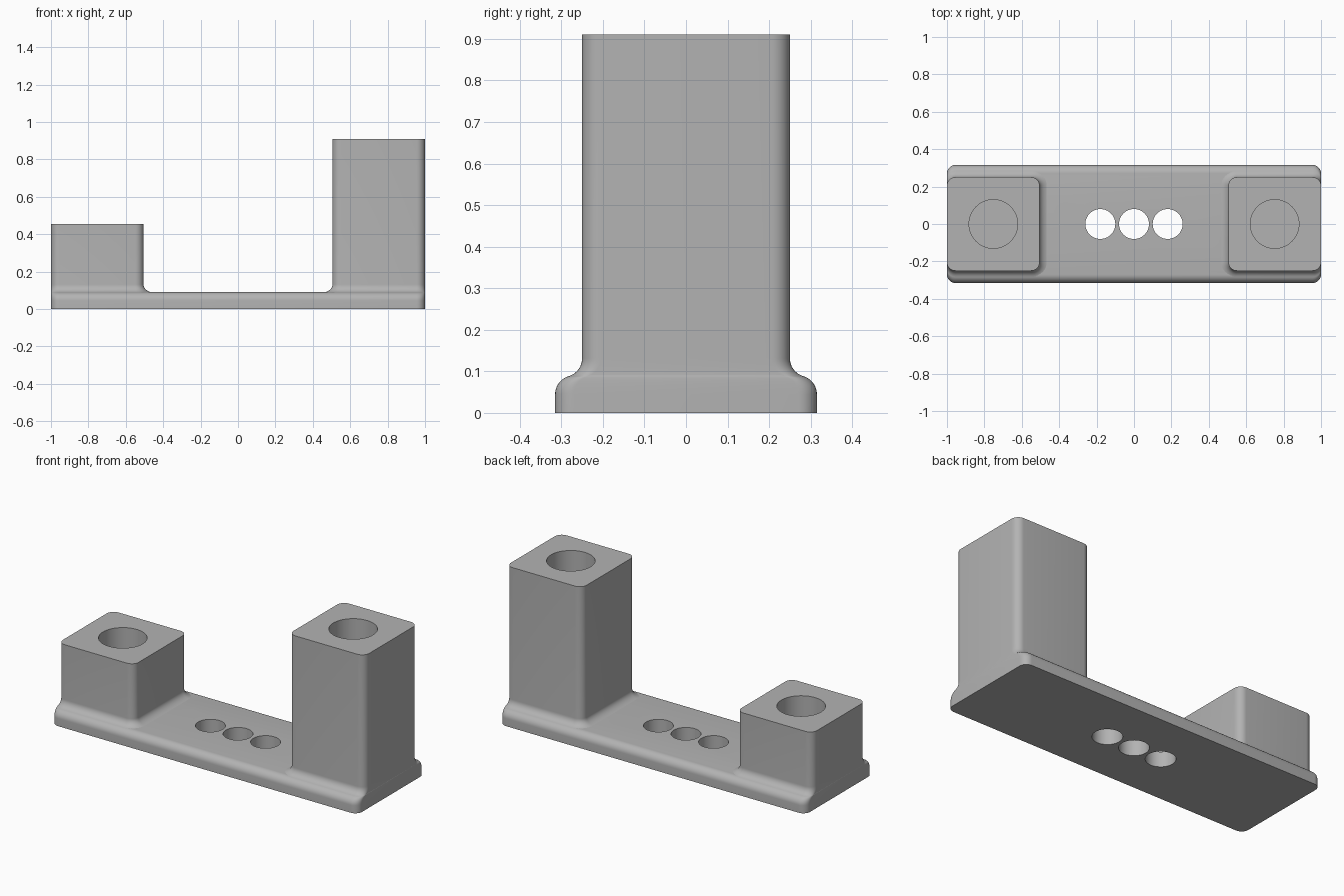
import bpy, bmesh, math
from mathutils import Matrix

if "Cube" in bpy.data.objects:
    bpy.data.objects.remove(bpy.data.objects["Cube"])

R = 0.045          # common fillet radius
BASE_H = 0.09      # base thickness
INNER = 0.505      # inner face of the end blocks

grey = bpy.data.materials.new("light grey")
grey.diffuse_color = (0.45, 0.45, 0.45, 1)
grey.use_nodes = True
grey.node_tree.nodes["Principled BSDF"].inputs["Base Color"].default_value = grey.diffuse_color


def outline(x0, x1, h, r0, r1, z, n=8):
    """Rounded rectangle with its own corner radius at each x end."""
    pts = []
    corners = [(x1 - r1, h - r1, r1, 0), (x0 + r0, h - r0, r0, 90),
               (x0 + r0, r0 - h, r0, 180), (x1 - r1, r1 - h, r1, 270)]
    for cx, cy, r, start in corners:
        for i in range(n + 1):
            a = math.radians(start + 90 * i / n)
            pts.append((cx + r * math.cos(a), cy + r * math.sin(a), z))
    return pts


def finish(name, bm):
    bmesh.ops.recalc_face_normals(bm, faces=bm.faces)
    me = bpy.data.meshes.new(name)
    bm.to_mesh(me)
    bm.free()
    me.materials.append(grey)
    ob = bpy.data.objects.new(name, me)
    bpy.context.collection.objects.link(ob)
    return ob


def loft(name, layers, side=1):
    """Skin a stack of outlines; side = -1 mirrors in x."""
    bm = bmesh.new()
    rings = [[bm.verts.new((side * x, y, z)) for x, y, z in ly] for ly in layers]
    for a, b in zip(rings, rings[1:]):
        for i in range(len(a)):
            j = (i + 1) % len(a)
            bm.faces.new((a[i], a[j], b[j], b[i]))
    bm.faces.new(rings[0])
    bm.faces.new(rings[-1])
    return finish(name, bm)


def drill(ob, xs, radius, z0, z1):
    """Cut vertical round holes, then shade smooth."""
    bm = bmesh.new()
    for x in xs:
        bmesh.ops.create_cone(bm, cap_ends=True, segments=64, radius1=radius,
                              radius2=radius, depth=z1 - z0,
                              matrix=Matrix.Translation((x, 0, (z0 + z1) / 2)))
    cutter = finish("hole_cutter", bm)
    cutter.hide_render = True
    mod = ob.modifiers.new("holes", 'BOOLEAN')
    mod.operation = 'DIFFERENCE'
    mod.solver = 'EXACT'
    mod.object = cutter
    bpy.ops.object.select_all(action='DESELECT')
    bpy.context.view_layer.objects.active = ob
    ob.select_set(True)
    bpy.ops.object.modifier_apply(modifier=mod.name)
    bpy.data.objects.remove(cutter)
    bpy.ops.object.shade_smooth_by_angle(angle=math.radians(30))


# base plate with rounded top edges and three through holes
layers = [outline(-1, 1, 0.315, R, R, 0)]
for i in range(11):
    a = math.radians(9 * i)
    layers.append(outline(-1, 1, 0.27 + R * math.cos(a), R, R,
                          BASE_H - R + R * math.sin(a)))
drill(loft("base_plate", layers), (-0.18, 0, 0.18), 0.08, -0.1, 0.2)

# end blocks: flared foot blending into the base, blind hole in the top
for name, side, top in (("short_block", -1, 0.455), ("tall_block", 1, 0.91)):
    layers = []
    for i in range(11):
        a = math.radians(253.9 - 7.39 * i)
        off = R + R * math.cos(a)
        layers.append(outline(INNER - off * 1.38, 1, 0.25 + off, R + off, R,
                              0.1315 + R * math.sin(a)))
    layers.append(outline(INNER, 1, 0.25, R, R, top))
    drill(loft(name, layers, side), (side * 0.752,), 0.13, BASE_H + 0.01, top + 0.1)
